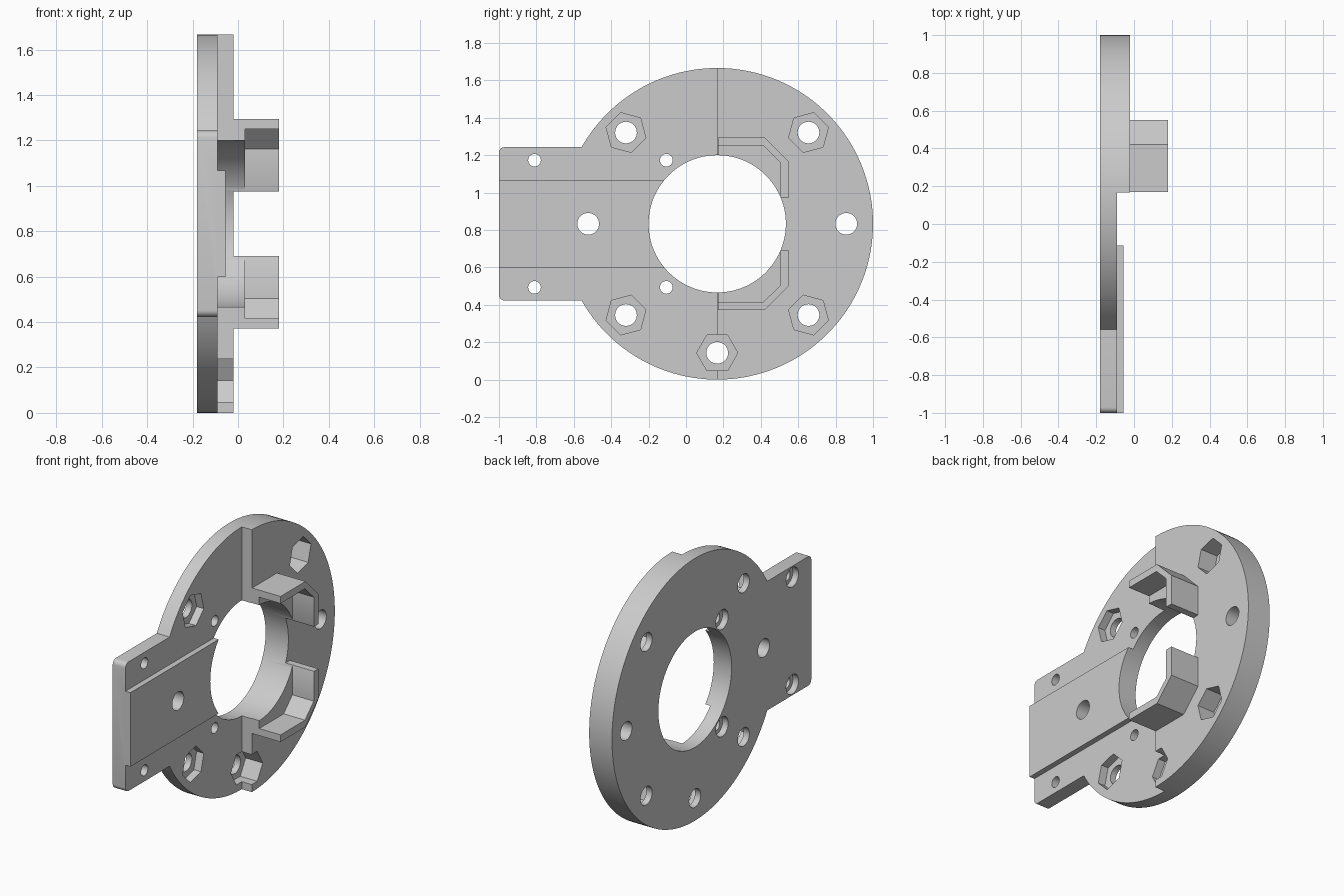
import bpy
import bmesh
from math import cos, sin, pi, radians, atan2, sqrt

if "Cube" in bpy.data.objects:
    bpy.data.objects.remove(bpy.data.objects["Cube"], do_unlink=True)

grey = bpy.data.materials.new("light grey")
grey.use_nodes = True
grey.diffuse_color = (0.6, 0.6, 0.6, 1)
grey.node_tree.nodes["Principled BSDF"].inputs["Base Color"].default_value = (0.6, 0.6, 0.6, 1)

CY, CZ = 0.167, 0.833            # disc centre
R, BORE = 0.833, 0.367
BACK, LOW, STRIP, HIGH = -0.18, -0.09, -0.055, -0.02   # surface levels along x
FLOOR, TOP = 0.03, 0.18


def prism(name, profile, x0, x1):
    """Extrude a (y, z) profile along x."""
    bm = bmesh.new()
    face = bm.faces.new([bm.verts.new((x0, y, z)) for y, z in profile])
    moved = bmesh.ops.extrude_face_region(bm, geom=[face])["geom"]
    verts = [g for g in moved if isinstance(g, bmesh.types.BMVert)]
    bmesh.ops.translate(bm, verts=verts, vec=(x1 - x0, 0, 0))
    bmesh.ops.recalc_face_normals(bm, faces=bm.faces)
    mesh = bpy.data.meshes.new(name)
    bm.to_mesh(mesh)
    bm.free()
    mesh.materials.append(grey)
    obj = bpy.data.objects.new(name, mesh)
    bpy.context.collection.objects.link(obj)
    return obj


def ring(y, z, r, n, turn=0.0):
    return [(y + r * cos(turn + 2 * pi * i / n), z + r * sin(turn + 2 * pi * i / n))
            for i in range(n)]


def box(y0, y1, z0, z1):
    return [(y0, z0), (y1, z0), (y1, z1), (y0, z1)]


def mirrored(profile):
    return [(y, 2 * CZ - z) for y, z in profile]


def combine(target, tool, operation):
    mod = target.modifiers.new("bool", "BOOLEAN")
    mod.operation, mod.solver, mod.object = operation, "EXACT", tool
    bpy.context.view_layer.objects.active = target
    bpy.ops.object.modifier_apply(modifier=mod.name)
    bpy.data.objects.remove(tool, do_unlink=True)


def cut(target, profile, x0, x1):
    combine(target, prism("cutter", profile, x0, x1), "DIFFERENCE")


# Plate outline: big arc plus a tab with small rounded corners
half, rad, steps = 0.41, 0.03, 128
start = atan2(half, -sqrt(R * R - half * half))
outline = [(CY + R * cos(a), CZ + R * sin(a))
           for a in (start - 2 * start * i / steps for i in range(steps + 1))]
for side, first in ((-1, 270), (1, 180)):
    for i in range(6):
        a = radians(first - 18 * i)
        outline.append((-1 + rad + rad * cos(a), CZ + side * (half - rad) + rad * sin(a)))
plate = prism("mounting_plate", outline, BACK, HIGH)

# Lower the tab half, leaving a raised central strip
cut(plate, box(-1.2, CY, -0.2, 1.9), STRIP, 0.5)
lowered = box(-1.2, CY, CZ + 0.235, 1.9)
for p in (lowered, mirrored(lowered)):
    cut(plate, p, LOW, 0.5)

# Angled bracket walls with a raised floor inside
wall = [(0.17, 1.295), (0.42, 1.295), (0.55, 1.165), (0.55, 0.975), (0.4, 0.975), (0.17, 1.1)]
inside = [(0.1, 1.25), (0.415, 1.25), (0.503, 1.163), (0.503, 0.9), (0.1, 0.9)]
for outer, inner in ((wall, inside), (mirrored(wall), mirrored(inside))):
    bracket = prism("bracket", outer, -0.06, TOP)
    cut(bracket, inner, FLOOR, 0.5)
    combine(plate, bracket, "UNION")

# Central bore
cut(plate, ring(CY, CZ, BORE, 96), -0.5, 0.5)

# Bolt holes with hexagonal nut pockets
for degrees in (45, 135, 225, 270, 315):
    a = radians(degrees)
    y, z = CY + 0.69 * cos(a), CZ + 0.69 * sin(a)
    cut(plate, ring(y, z, 0.11, 6, a + pi / 2), -0.14, 0.5)
    cut(plate, ring(y, z, 0.058, 32), -0.5, 0.5)

# Plain bolt holes on the centre line
for y in (CY - 0.69, CY + 0.69):
    cut(plate, ring(y, CZ, 0.058, 32), -0.5, 0.5)

# Small screw holes, counterbored from the back
for y in (-0.81, -0.105):
    for z in (CZ - 0.34, CZ + 0.34):
        cut(plate, ring(y, z, 0.034, 24), -0.5, 0.5)
        cut(plate, ring(y, z, 0.062, 32), -0.5, BACK + 0.04)

# Smooth curved walls, keep edges sharp
bpy.ops.object.select_all(action="DESELECT")
plate.select_set(True)
bpy.context.view_layer.objects.active = plate
bpy.ops.object.shade_smooth_by_angle(angle=radians(25))
